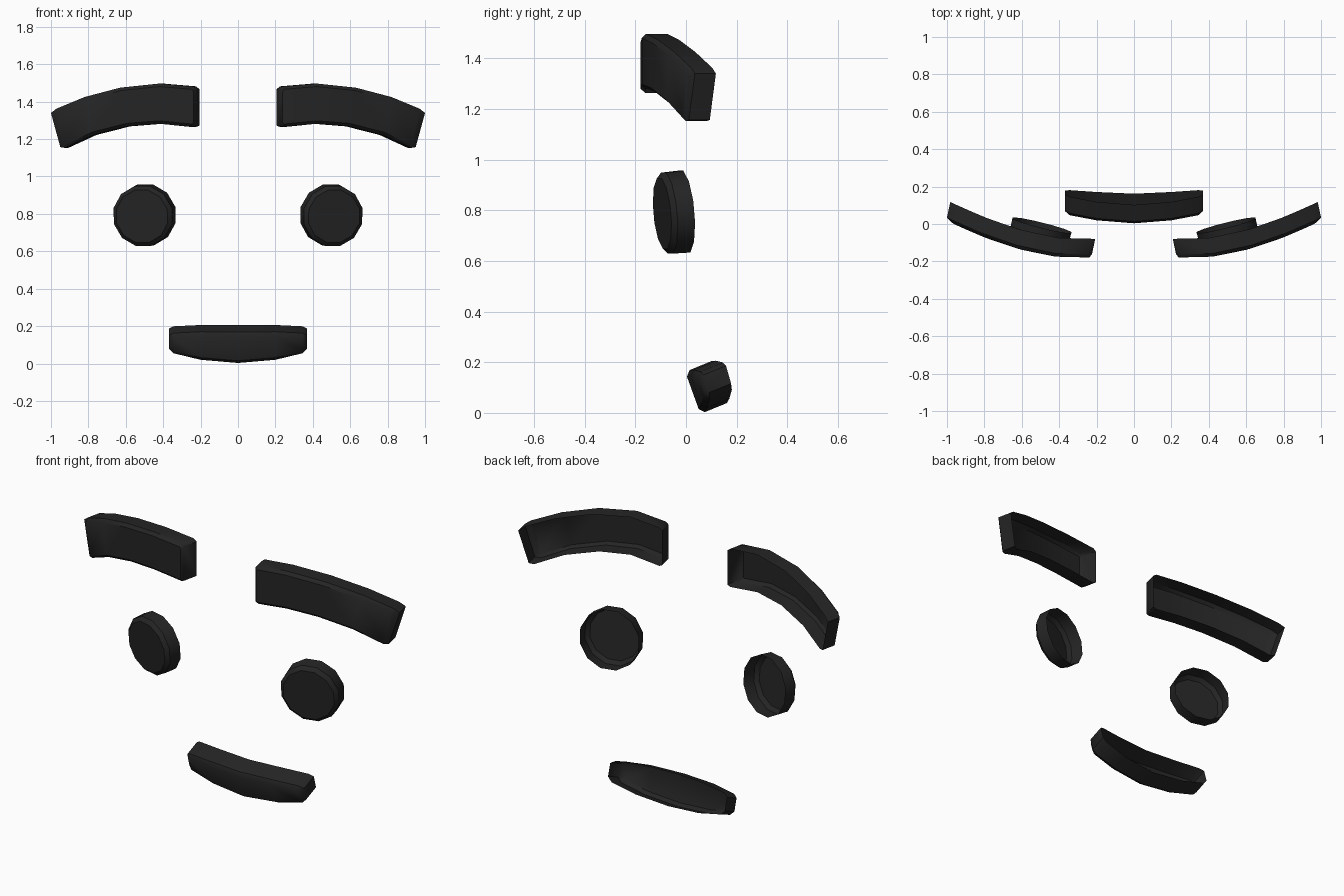
import bpy, bmesh, math
from mathutils import Vector, Matrix

if "Cube" in bpy.data.objects:
    bpy.data.objects.remove(bpy.data.objects["Cube"])

black = bpy.data.materials.new("soft_black")
black.diffuse_color = (0.018, 0.018, 0.018, 1)
black.use_nodes = True
black.node_tree.nodes["Principled BSDF"].inputs["Base Color"].default_value = black.diffuse_color


def tray(name, back, mid, front):
    """Open-backed shell from three loops; the front is capped with strips."""
    bm = bmesh.new()
    rings = [[bm.verts.new(p) for p in ring] for ring in (back, mid, front)]
    n = len(back)
    for a, b in zip(rings, rings[1:]):
        for i in range(n):
            j = (i + 1) % n
            bm.faces.new((a[i], a[j], b[j], b[i]))
    f = rings[2]
    caps = [bm.faces.new((f[i], f[i + 1], f[n - 2 - i], f[n - 1 - i]))
            for i in range(n // 2 - 1)]
    bmesh.ops.recalc_face_normals(bm, faces=bm.faces)
    if sum(c.normal.y for c in caps) > 0:
        bmesh.ops.reverse_faces(bm, faces=bm.faces)
    me = bpy.data.meshes.new(name)
    bm.to_mesh(me)
    bm.free()
    me.polygons.foreach_set("use_smooth", [True] * len(me.polygons))
    me.set_sharp_from_angle(angle=math.radians(42))
    me.materials.append(black)
    ob = bpy.data.objects.new(name, me)
    bpy.context.collection.objects.link(ob)
    return ob


def rail_tray(name, top, bottom, depth, push, inset):
    """Shell along a top and bottom rail, with a bevelled front rim."""
    m = len(top)

    def shrink(rail, other, i):
        p = rail[i] + (other[i] - rail[i]).normalized() * inset
        if i in (0, m - 1):
            k = 1 if i == 0 else m - 2
            p.x += math.copysign(0.014, rail[k].x - rail[i].x)
        return p + push
    mid = top + bottom[::-1]
    back = [p + depth for p in mid]
    front = [shrink(top, bottom, i) for i in range(m)] + \
            [shrink(bottom, top, i) for i in reversed(range(m))]
    return tray(name, back, mid, front)


# Eyebrows: arched bands wrapping around the face
def brow_y(x):
    return -0.162 + 0.197 * (max(x - 0.36, 0) / 0.64) ** 1.6


brow = [(.225, 1.468, .225, 1.272), (.243, 1.482, .243, 1.264),
        (.42, 1.497, .42, 1.282), (.63, 1.475, .595, 1.268),
        (.82, 1.425, .775, 1.222), (.97, 1.363, .925, 1.153),
        (1.0, 1.34, .95, 1.157)]
for s, side in ((1, "left"), (-1, "right")):
    top = [Vector((s * a, brow_y(a), b)) for a, b, c, d in brow]
    bot = [Vector((s * c, brow_y(c), d)) for a, b, c, d in brow]
    rail_tray("eyebrow_" + side, top, bot,
              Vector((-0.018 * s, 0.083, 0)), Vector((0, -0.017, 0)), 0.016)

# Eyes: twelve-sided discs turned slightly outward and down
for s, side in ((1, "left"), (-1, "right")):
    mat = Matrix.Translation((s * 0.492, -0.007, 0.795)) @ \
        Matrix.Rotation(s * math.radians(14), 4, 'Z') @ \
        Matrix.Rotation(math.radians(5), 4, 'X')

    def ring(r, y):
        return [mat @ Vector((r * math.cos(t), y, r * math.sin(t)))
                for t in (math.radians(165 - 30 * i) for i in range(12))]
    tray("eye_" + side, ring(0.168, 0), ring(0.166, -0.07), ring(0.145, -0.09))

# Mouth: a curved lozenge tilted downward (x, top y/z, bottom y/z)
half = [(.37, .07, .150, .09, .080), (.345, .058, .163, .093, .055),
        (.2, .03, .170, .083, .020), (0, .014, .169, .074, .003)]
mouth = [(-r[0],) + r[1:] for r in half] + half[-2::-1]
rail_tray("mouth", [Vector((r[0], r[1], r[2])) for r in mouth],
          [Vector((r[0], r[3], r[4])) for r in mouth],
          Vector((0, 0.088, 0.036)), Vector((0, -0.017, -0.007)), 0.02)
